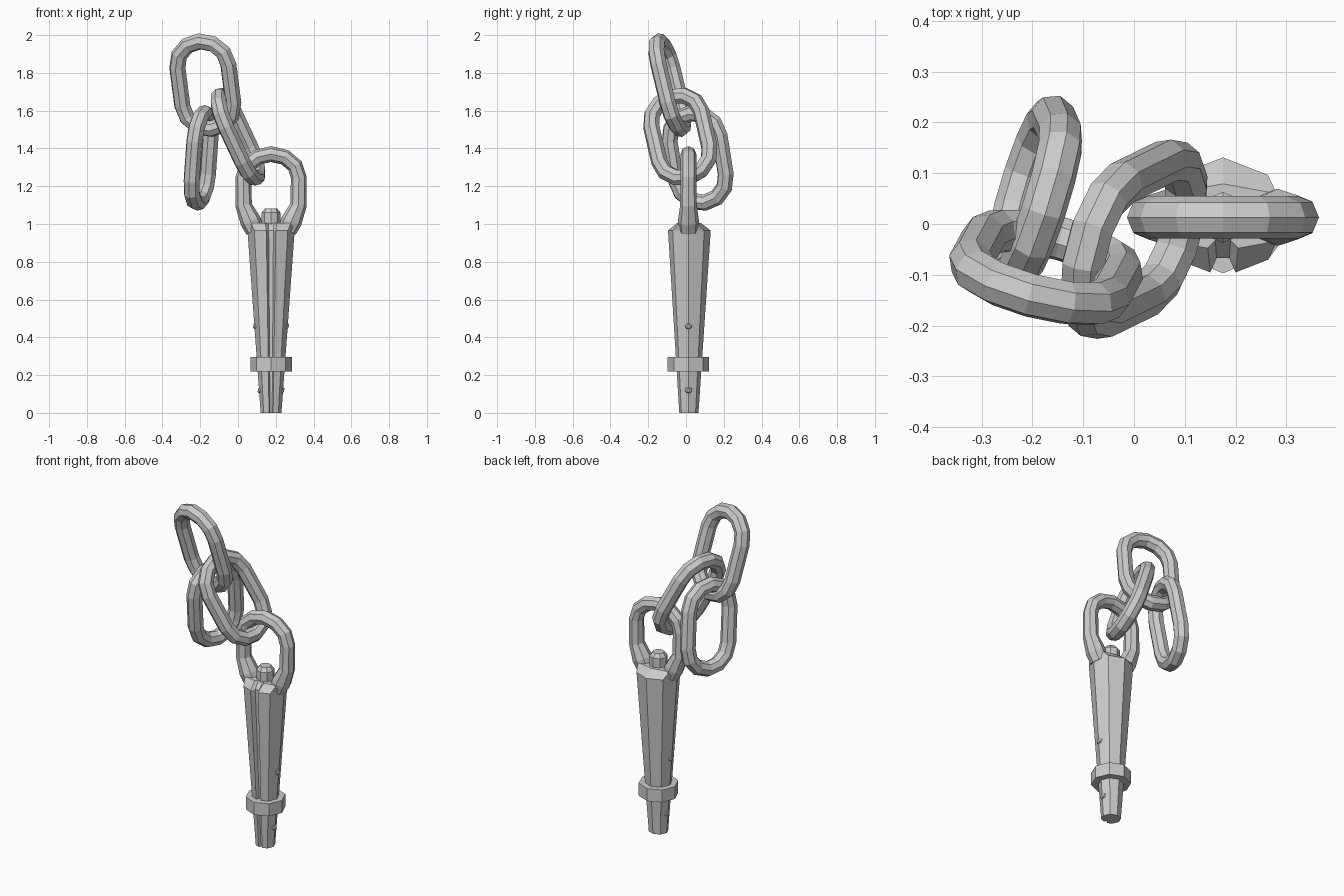
import bpy, bmesh, math
from mathutils import Vector

if "Cube" in bpy.data.objects:
    bpy.data.objects.remove(bpy.data.objects["Cube"])

CX, CY = 0.175, 0.013   # axis of the spike


def finish(name, bm):
    bmesh.ops.recalc_face_normals(bm, faces=bm.faces)
    me = bpy.data.meshes.new(name)
    bm.to_mesh(me)
    bm.free()
    ob = bpy.data.objects.new(name, me)
    bpy.context.collection.objects.link(ob)
    return ob


def skin(name, rings, closed=False):
    """Join equal-length rings of points into a surface."""
    bm = bmesh.new()
    vs = [[bm.verts.new(p) for p in r] for r in rings]
    n, m = len(rings[0]), len(rings)
    for i in range(m if closed else m - 1):
        a, b = vs[i], vs[(i + 1) % m]
        for j in range(n):
            k = (j + 1) % n
            bm.faces.new((a[j], a[k], b[k], b[j]))
    if not closed:
        bm.faces.new(vs[0])
        bm.faces.new(vs[-1])
    return finish(name, bm)


def loft(name, profile, sections):
    """Sections are (z, x radius, y radius) around the spike axis."""
    return skin(name, [[(CX + x * rx, CY + y * ry, z) for x, y in profile]
                       for z, rx, ry in sections])


def tube(name, centre, u, w, path, radii, closed):
    """Octagonal tube along a planar path given in (w, u) coordinates."""
    centre, u, w = Vector(centre), Vector(u).normalized(), Vector(w)
    w = (w - u * w.dot(u)).normalized()
    nrm = u.cross(w)
    pts = [centre + w * a + u * b for a, b in path]
    m, rings = len(pts), []
    for i, p in enumerate(pts):
        prev = pts[(i - 1) % m] if closed or i > 0 else p
        nxt = pts[(i + 1) % m] if closed or i < m - 1 else p
        side = nrm.cross((nxt - prev).normalized())
        rings.append([p + (side * math.cos(k * math.pi / 4) +
                           nrm * math.sin(k * math.pi / 4)) * radii[i]
                      for k in range(8)])
    return skin(name, rings, closed)


def half_arc(rx, ry, h, segs=6):
    return [(rx * math.cos(math.pi * i / segs), h + ry * math.sin(math.pi * i / segs))
            for i in range(segs + 1)]


octagon = [(math.cos(k * math.pi / 4), math.sin(k * math.pi / 4)) for k in range(8)]
# octagon with a groove in place of the front corner
grooved = octagon[:6] + [(-0.2, -0.917), (-0.1, -0.68), (0.1, -0.68), (0.2, -0.917)] + octagon[7:]

# Tapered spike, shoulder, collar and knob
loft("spike_shaft", grooved, [(0, 0.055, 0.053), (0.965, 0.125, 0.118)])
loft("spike_shoulder", grooved, [(0.965, 0.125, 0.118), (1.005, 0.15, 0.066)])
loft("collar", octagon, [(0.22, 0.11, 0.11), (0.295, 0.11, 0.11)])
loft("knob", octagon, [(0.95, 0.05, 0.05), (1.06, 0.05, 0.05), (1.083, 0.032, 0.032)])

# Eye growing out of the shoulder
right_leg = [(0.085, 0.965), (0.108, 1.015), (0.145, 1.1)]
path = right_leg + half_arc(0.147, 0.125, 1.245) + [(-x, z) for x, z in reversed(right_leg)]
leg_r = [0.05, 0.056, 0.044]
tube("spike_eye", (CX, CY, 0), (0, 0, 1), (1, 0, 0), path,
     leg_r + [0.042] * 7 + leg_r[::-1], False)

# Rivets on both sides
for s in (1, -1):
    for z in (0.12, 0.46):
        bm = bmesh.new()
        bmesh.ops.create_icosphere(bm, subdivisions=1, radius=0.022)
        r = 0.055 + 0.07 * z / 0.965
        bmesh.ops.translate(bm, verts=bm.verts, vec=(CX + s * (r - 0.012), CY, z))
        finish("rivet", bm)

# Chain links: centre, long axis, width axis
top = half_arc(0.14, 0.135, 0.105)
link_path = top + [(-x, -z) for x, z in top]
links = {
    "chain_link_upper": ((-0.173, -0.085, 1.735), (-0.07, -0.13, 0.54), (1, -0.27, 0.057)),
    "chain_link_middle": ((0.0, -0.03, 1.462), (-0.47, -0.23, 1), (0.16, 1, 0.3)),
    "chain_link_hanging": ((-0.195, 0.062, 1.35), (0.07, -0.16, 1), (0.33, 1, 0.14)),
}
for name, (c, u, w) in links.items():
    tube(name, c, u, w, link_path, [0.044] * len(link_path), True)
